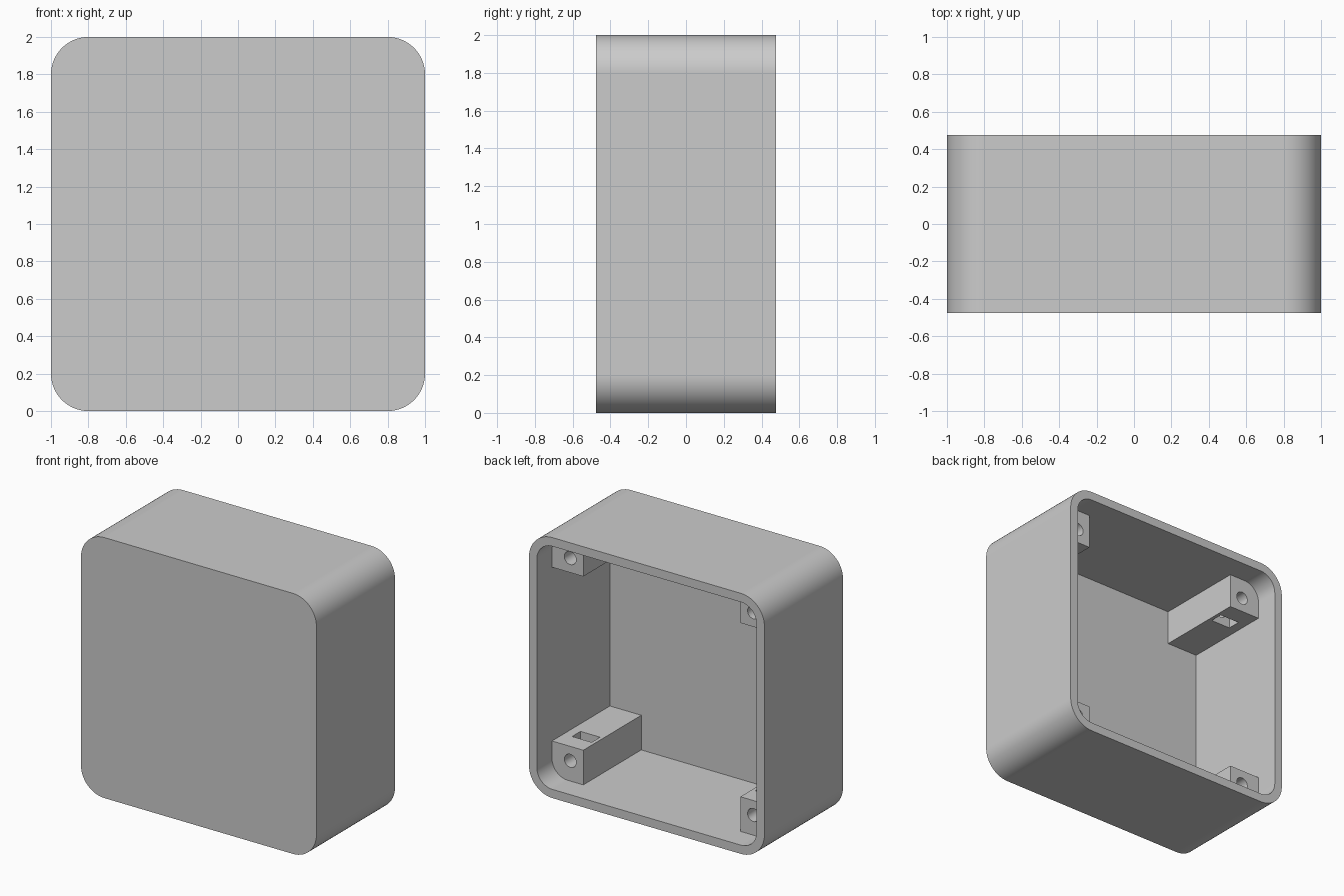
import bpy, bmesh
from math import cos, sin, pi, radians

cube = bpy.data.objects.get("Cube")
if cube:
    bpy.data.objects.remove(cube, do_unlink=True)

# Main sizes
HALF, DEPTH, RADIUS, WALL = 1.0, 0.477, 0.2, 0.067
INNER = HALF - WALL
POST = 0.667          # inner side of the corner posts
POST_END = 0.293      # recessed end of the posts
HOLE = 0.778          # screw hole centre, from the box axis

grey = bpy.data.materials.new("light_grey_plastic")
grey.use_nodes = True
grey.diffuse_color = (0.6, 0.6, 0.6, 1)
grey.node_tree.nodes["Principled BSDF"].inputs["Base Color"].default_value = (0.6, 0.6, 0.6, 1)


def prism(name, points, y0, y1):
    """Extrude an x-z outline from y0 to y1."""
    bm = bmesh.new()
    base = bm.faces.new([bm.verts.new((x, y0, z)) for x, z in points])
    side = bmesh.ops.extrude_face_region(bm, geom=[base])["geom"]
    verts = [v for v in side if isinstance(v, bmesh.types.BMVert)]
    bmesh.ops.translate(bm, verts=verts, vec=(0, y1 - y0, 0))
    bmesh.ops.recalc_face_normals(bm, faces=bm.faces)
    mesh = bpy.data.meshes.new(name)
    bm.to_mesh(mesh)
    bm.free()
    mesh.materials.append(grey)
    obj = bpy.data.objects.new(name, mesh)
    bpy.context.collection.objects.link(obj)
    return obj


def rect(x0, x1, z0, z1):
    return [(x0, z0), (x1, z0), (x1, z1), (x0, z1)]


def rounded_square(half, r, steps=14):
    c = half - r
    points = []
    for k, (sx, sz) in enumerate([(1, 1), (-1, 1), (-1, -1), (1, -1)]):
        for i in range(steps + 1):
            a = (k + i / steps) * pi / 2
            points.append((sx * c + r * cos(a), HALF + sz * c + r * sin(a)))
    return points


def circle(cx, cz, r, steps=32):
    return [(cx + r * cos(2 * pi * i / steps), cz + r * sin(2 * pi * i / steps))
            for i in range(steps)]


def cut(target, cutter):
    cutter.hide_render = True
    mod = target.modifiers.new("cut", "BOOLEAN")
    mod.operation, mod.solver, mod.object = "DIFFERENCE", "EXACT", cutter
    bpy.context.view_layer.objects.active = target
    bpy.ops.object.modifier_apply(modifier=mod.name)
    bpy.data.objects.remove(cutter, do_unlink=True)


# Solid rounded block
box = prism("box_shell", rounded_square(HALF, RADIUS), -DEPTH, DEPTH)

# Cross-shaped cavity leaves four corner posts
cross = []
for sx, sz in [(1, 1), (-1, 1), (-1, -1), (1, -1)]:
    corner = [(INNER, POST), (POST, POST), (POST, INNER)]
    if sx * sz < 0:
        corner.reverse()
    cross += [(sx * x, HALF + sz * z) for x, z in corner]
cut(box, prism("cavity_cutter", cross, -DEPTH + WALL, DEPTH + 0.1))

# Rounded recess above the post ends
cut(box, prism("recess_cutter", rounded_square(INNER, RADIUS - WALL), POST_END, DEPTH + 0.1))

# Screw hole and nut slot in each post
for sx in (-1, 1):
    for sz in (-1, 1):
        x, z = sx * HOLE, HALF + sz * HOLE
        cut(box, prism("hole_cutter", circle(x, z, 0.05), -0.04, POST_END + 0.05))
        z0, z1 = sorted((HALF + sz * (POST - 0.05), HALF + sz * 0.865))
        cut(box, prism("slot_cutter", rect(x - 0.083, x + 0.083, z0, z1), 0.05, 0.152))

# Smooth corners, sharp edges
bpy.ops.object.select_all(action="DESELECT")
box.select_set(True)
bpy.context.view_layer.objects.active = box
bpy.ops.object.shade_smooth_by_angle(angle=radians(30))
weighted = box.modifiers.new("weighted_normals", "WEIGHTED_NORMAL")
weighted.keep_sharp = True
